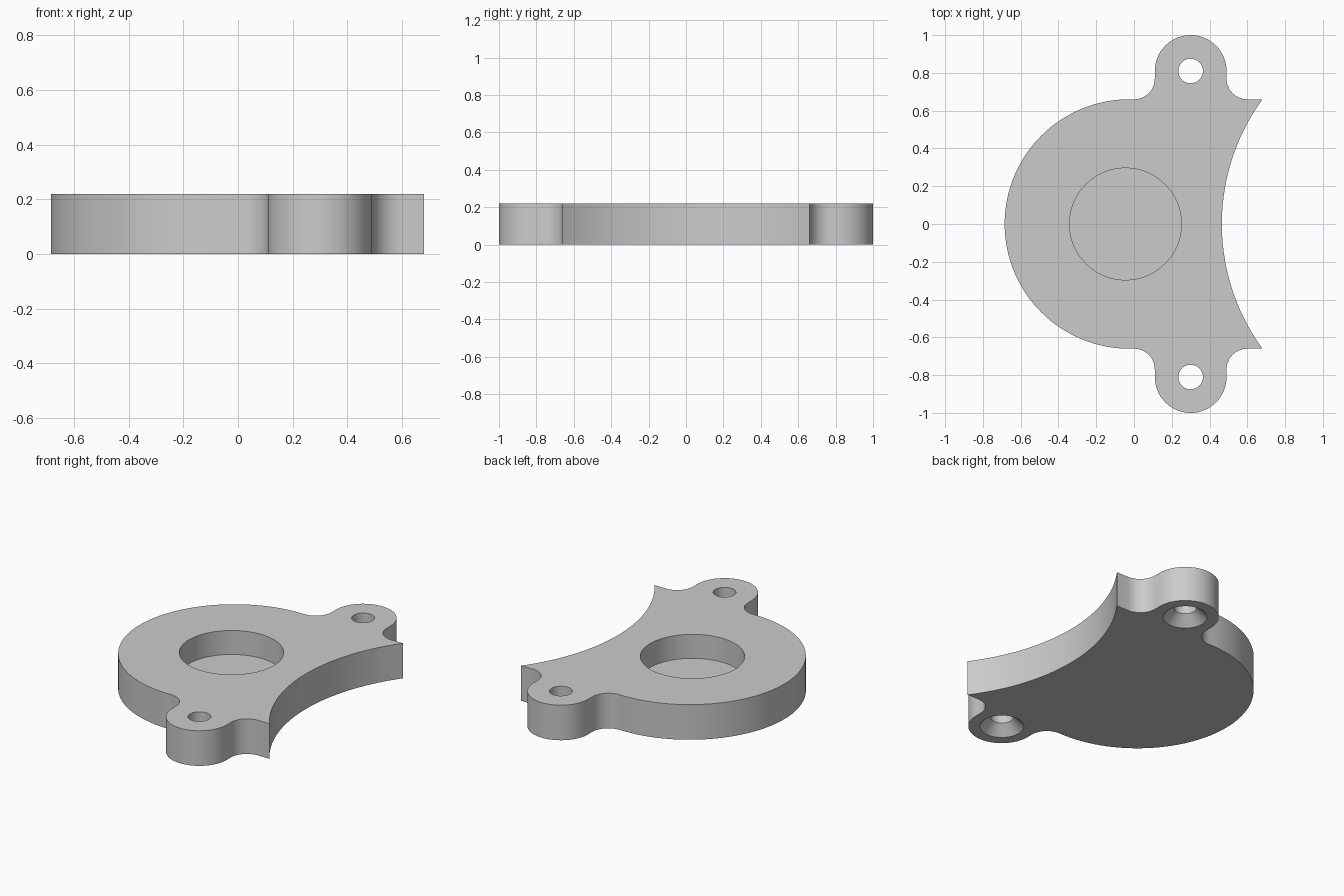
import bpy
import bmesh
from math import sin, cos, asin, pi, radians

HEIGHT = 0.22
EAR_X, EAR_Y = 0.30, 0.81

cube = bpy.data.objects.get("Cube")
if cube:
    bpy.data.objects.remove(cube, do_unlink=True)

grey = bpy.data.materials.new("plain grey")
grey.use_nodes = True
grey.diffuse_color = (0.6, 0.6, 0.6, 1)
grey.node_tree.nodes["Principled BSDF"].inputs["Base Color"].default_value = (0.6, 0.6, 0.6, 1)


def arc(cx, cy, r, start, end, steps):
    """Points on an arc, angles in degrees."""
    angles = [radians(start + (end - start) * i / steps) for i in range(steps + 1)]
    return [(cx + r * cos(a), cy + r * sin(a)) for a in angles]


def make_object(name, bm):
    bmesh.ops.recalc_face_normals(bm, faces=bm.faces)
    mesh = bpy.data.meshes.new(name)
    bm.to_mesh(mesh)
    bm.free()
    mesh.materials.append(grey)
    obj = bpy.data.objects.new(name, mesh)
    bpy.context.collection.objects.link(obj)
    return obj


def turned_cutter(name, x, y, profile, sides=64):
    """Closed solid turned about z from (radius, height) pairs."""
    bm = bmesh.new()
    rings = [[bm.verts.new((x + r * cos(2 * pi * i / sides), y + r * sin(2 * pi * i / sides), z))
              for i in range(sides)] for r, z in profile]
    for low, high in zip(rings, rings[1:]):
        for i in range(sides):
            j = (i + 1) % sides
            bm.faces.new((low[i], low[j], high[j], high[i]))
    bm.faces.new(rings[0])
    bm.faces.new(rings[-1])
    obj = make_object(name, bm)
    obj.hide_render = True
    return obj


# Upper half of the outline, from the round end to the scooped side
scoop_x, scoop_r = 1.585, 1.12
tip = 180 - asin(0.66 / scoop_r) * 180 / pi
half = arc(-0.025, 0, 0.66, 180, 90, 40)
half += arc(0, EAR_Y - 0.04, 0.11, -90, 0, 12)
half += arc(EAR_X, EAR_Y, 0.19, 180, 0, 36)
half += arc(0.60, EAR_Y - 0.04, 0.11, 180, 270, 12)
half += arc(scoop_x, 0, scoop_r, tip, 180, 18)
outline = half + [(x, -y) for x, y in reversed(half[1:-1])]

# Plate body
bm = bmesh.new()
base = bm.faces.new([bm.verts.new((x, y, 0)) for x, y in outline])
top = bmesh.ops.extrude_face_region(bm, geom=[base])
bmesh.ops.translate(bm, vec=(0, 0, HEIGHT),
                    verts=[v for v in top["geom"] if isinstance(v, bmesh.types.BMVert)])
plate = make_object("mounting_plate", bm)

# Blind round pocket and two screw holes countersunk from below
cutters = [turned_cutter("pocket_cutter", -0.045, 0, [(0.296, 0.07), (0.296, 0.3)], 96)]
for side, label in ((1, "back"), (-1, "front")):
    cutters.append(turned_cutter(label + "_hole_cutter", EAR_X, side * EAR_Y,
                                 [(0.145, -0.02), (0.065, 0.06), (0.065, 0.3)]))

bpy.ops.object.select_all(action="DESELECT")
plate.select_set(True)
bpy.context.view_layer.objects.active = plate
for cutter in cutters:
    cut = plate.modifiers.new(cutter.name, "BOOLEAN")
    cut.operation = "DIFFERENCE"
    cut.solver = "EXACT"
    cut.object = cutter
    bpy.ops.object.modifier_apply(modifier=cut.name)
    bpy.data.objects.remove(cutter, do_unlink=True)

bpy.ops.object.shade_smooth_by_angle(angle=radians(30))
